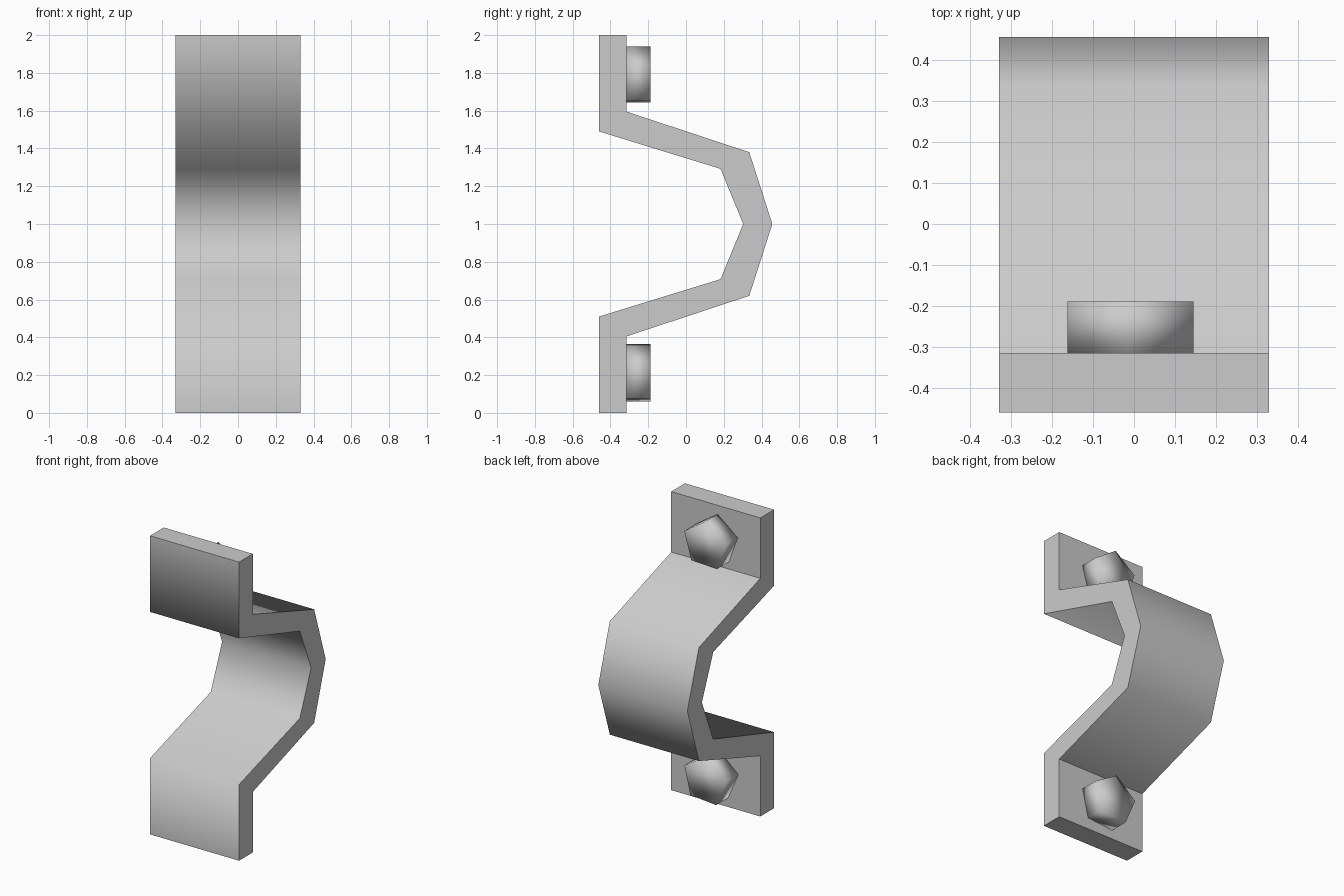
import bpy, bmesh
from math import radians
from mathutils import Matrix, Vector

cube = bpy.data.objects.get("Cube")
if cube:
    bpy.data.objects.remove(cube, do_unlink=True)

# One plain grey for every part
grey = bpy.data.materials.new("light_grey")
grey.use_nodes = True
colour = (0.6, 0.6, 0.6, 1)
grey.diffuse_color = colour
grey.node_tree.nodes["Principled BSDF"].inputs["Base Color"].default_value = colour


def finish(bm, name):
    """Turn a bmesh into a smooth-shaded object, keeping its sharp edges."""
    bmesh.ops.recalc_face_normals(bm, faces=bm.faces)
    for f in bm.faces:
        f.smooth = True
    mesh = bpy.data.meshes.new(name)
    bm.to_mesh(mesh)
    bm.free()
    mesh.materials.append(grey)
    obj = bpy.data.objects.new(name, mesh)
    bpy.context.collection.objects.link(obj)
    return obj


# Bent strap: upper half of the (y, z) profile, mirrored about mid height
MID, HALF_WIDTH = 1.0, 0.33
BACK_BEND = (-0.315, 1.595)
front = [(0.303, MID), (0.183, 1.292), (-0.46, 1.49), (-0.46, 2)]
back = [(-0.315, 2), BACK_BEND, (0.335, 1.38), (0.457, MID)]
upper = front + back
lower = [(y, 2 * MID - z) for y, z in reversed(upper[1:-1])]

bm = bmesh.new()
side = bm.faces.new([bm.verts.new((-HALF_WIDTH, y, z)) for y, z in upper + lower])
grown = bmesh.ops.extrude_face_region(bm, geom=[side], use_keep_orig=True)
bmesh.ops.translate(bm, vec=(2 * HALF_WIDTH, 0, 0),
                    verts=[v for v in grown["geom"] if isinstance(v, bmesh.types.BMVert)])
for e in bm.edges:
    a, b = (v.co for v in e.verts)
    along_width = abs(a.x - b.x) > HALF_WIDTH
    at_end = abs(a.z - MID) > 0.99
    at_back_bend = (Vector((a.y, abs(a.z - MID) + MID)) - Vector(BACK_BEND)).length < 0.01
    e.smooth = along_width and not (at_end or at_back_bend)
finish(bm, "bent_strap")


# Five-sided bolt heads on the back of both flanges
def bolt(name, z, radius, turn):
    bm = bmesh.new()
    bmesh.ops.create_cone(bm, cap_ends=True, segments=5, radius1=radius,
                          radius2=radius, depth=0.126)
    # point one corner up, then lay the axis along y
    corner = next(iter(bm.verts)).co
    spin = radians(90 + turn) - Vector((1, 0)).angle_signed(corner.xy) * -1
    place = (Matrix.Translation((-0.007, -0.252, z)) @ Matrix.Rotation(radians(90), 4, 'X')
             @ Matrix.Rotation(spin, 4, 'Z'))
    bmesh.ops.transform(bm, matrix=place, verts=bm.verts)
    finish(bm, name)


bolt("upper_bolt_head", 1.778, 0.162, 2)
bolt("lower_bolt_head", 0.201, 0.164, 5)
